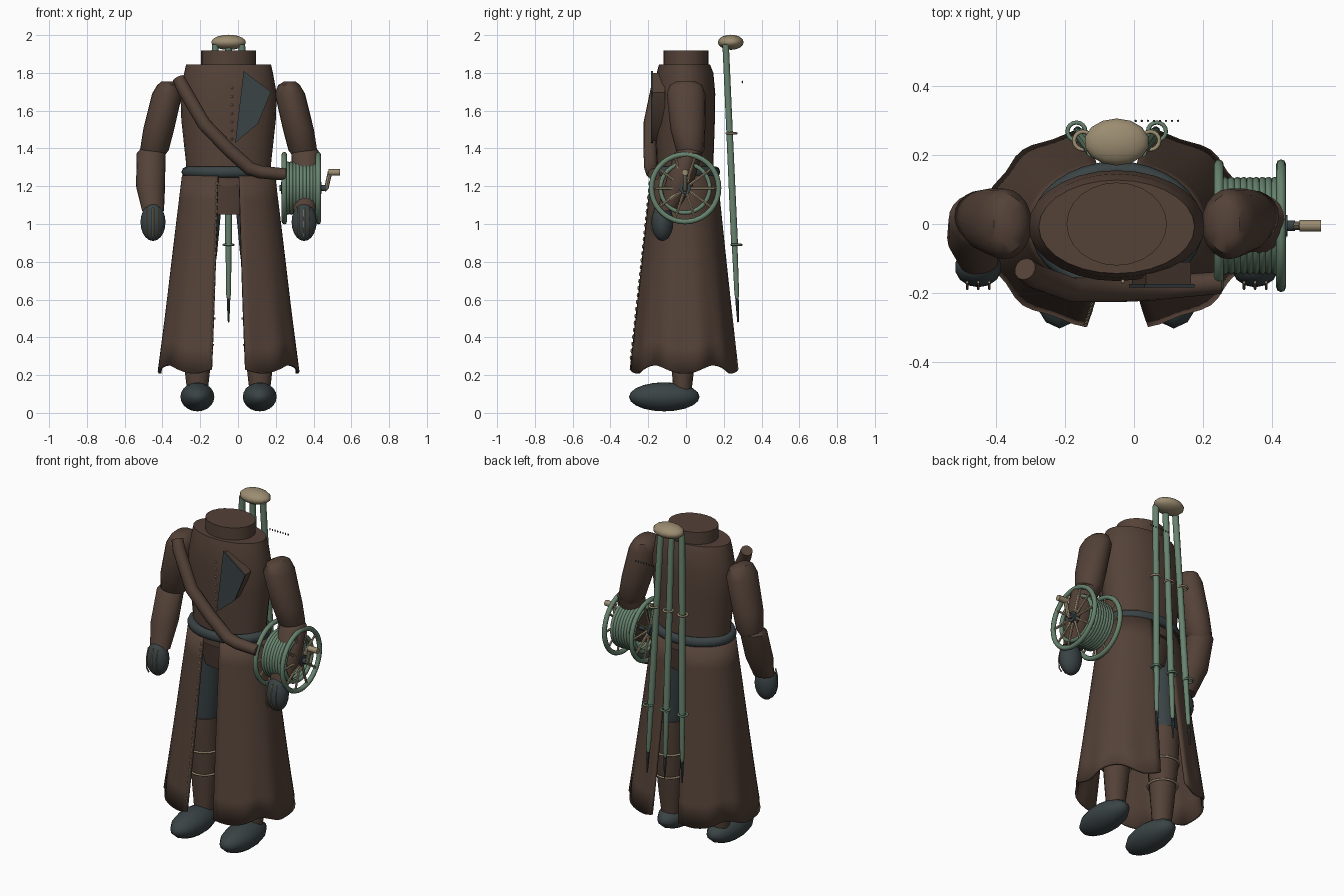
import bpy, bmesh, math
from mathutils import Vector

if "Cube" in bpy.data.objects:
    bpy.data.objects.remove(bpy.data.objects["Cube"])

CX = -0.05  # body centre line


def material(name, rgb):
    m = bpy.data.materials.new(name)
    m.diffuse_color = (*rgb, 1)
    m.use_nodes = True
    m.node_tree.nodes["Principled BSDF"].inputs["Base Color"].default_value = m.diffuse_color
    return m


BROWN = material("brown cloth", (0.088, 0.054, 0.039))
SLATE = material("dark slate", (0.042, 0.056, 0.060))
GREEN = material("green metal", (0.135, 0.225, 0.155))
TAN = material("tan brass", (0.33, 0.265, 0.165))


def finish(o, name, mat, angle=40):
    o.name = name
    o.data.materials.clear()
    o.data.materials.append(mat)
    bpy.ops.object.select_all(action='DESELECT')
    o.select_set(True)
    bpy.context.view_layer.objects.active = o
    bpy.ops.object.shade_smooth_by_angle(angle=math.radians(angle))
    return o


def from_bmesh(bm, name, mat, angle=40):
    bmesh.ops.recalc_face_normals(bm, faces=bm.faces)
    me = bpy.data.meshes.new(name)
    bm.to_mesh(me)
    bm.free()
    o = bpy.data.objects.new(name, me)
    bpy.context.collection.objects.link(o)
    return finish(o, name, mat, angle)


def skin(name, rings, mat, angle=40):
    """Bridge rings of points and cap both ends."""
    bm = bmesh.new()
    rows = [[bm.verts.new(p) for p in r] for r in rings]
    n = len(rows[0])
    for a, b in zip(rows, rows[1:]):
        for i in range(n):
            j = (i + 1) % n
            bm.faces.new((a[i], a[j], b[j], b[i]))
    bm.faces.new(rows[0][::-1])
    bm.faces.new(rows[-1])
    return from_bmesh(bm, name, mat, angle)


def loft(name, sections, mat, n=20):
    """Stack of horizontal ellipses given as (x, y, z, rx, ry)."""
    return skin(name, [[(x + rx * math.cos(t), y + ry * math.sin(t), z)
                        for t in (2 * math.pi * i / n for i in range(n))]
                       for x, y, z, rx, ry in sections], mat)


def tube(name, pts, radii, mat, n=10):
    pts = [Vector(p) for p in pts]
    rings = []
    for i, p in enumerate(pts):
        d = (pts[min(i + 1, len(pts) - 1)] - pts[max(i - 1, 0)]).normalized()
        u = d.cross(Vector((0, 1, 0)) if abs(d.y) < 0.9 else Vector((1, 0, 0))).normalized()
        v = d.cross(u)
        rings.append([p + radii[i] * (u * math.cos(t) + v * math.sin(t))
                      for t in (2 * math.pi * k / n for k in range(n))])
    return skin(name, rings, mat)


def ball(name, loc, scale, mat, seg=14, rings=10):
    bpy.ops.mesh.primitive_uv_sphere_add(segments=seg, ring_count=rings, location=loc)
    o = bpy.context.object
    o.scale = scale
    return finish(o, name, mat)


def ring(name, loc, major, minor, mat, axis='z', scale=(1, 1, 1), seg=28):
    rot = (0, math.pi / 2, 0) if axis == 'x' else (0, 0, 0)
    bpy.ops.mesh.primitive_torus_add(location=loc, rotation=rot, major_radius=major,
                                     minor_radius=minor, major_segments=seg, minor_segments=8)
    bpy.context.object.scale = scale
    return finish(bpy.context.object, name, mat, 60)


# Torso, collar, hips and belt
loft("torso", [(CX, -0.005, 1.20, .225, .15), (CX, -0.005, 1.32, .225, .15),
               (CX, -0.005, 1.55, .25, .158), (CX, -0.005, 1.69, .255, .16),
               (CX, -0.005, 1.80, .235, .15), (CX, -0.008, 1.845, .225, .135)], BROWN, 28)
loft("collar", [(CX, 0, 1.82, .145, .12), (CX, 0, 1.918, .145, .12)], BROWN, 24)
loft("hips", [(CX, -0.01, 1.05, .17, .11), (CX, -0.01, 1.26, .21, .15)], BROWN)
ring("belt", (CX, -0.01, 1.275), .215, .03, SLATE, scale=(1.02, .78, 1), seg=32)


# Flared coat skirt, one half per side, open at front and back
def skirt_point(side, u, v):
    z = 1.255 - v * (1.025 + 0.022 * math.sin(u * math.pi * 5))
    rx, ry = .24 + .13 * v, .175 + .105 * v
    gap = .055 + .015 * v
    a0 = math.asin(gap / rx)
    t = -math.pi / 2 + a0 + u * (math.pi - 2 * a0)
    c, s = math.cos(t), math.sin(t)
    k = 1 - 0.13 * v
    fold = 1 + 0.02 * v * v * math.cos(u * math.pi * 10)
    x = max(gap, rx * abs(c) ** k * fold)
    return (CX + side * x, -0.01 + ry * math.copysign(abs(s) ** k, s) * fold, z)


for side, label in ((-1, "right"), (1, "left")):
    bm = bmesh.new()
    U, V = 30, 8
    g = [[bm.verts.new(skirt_point(side, i / U, j / V)) for i in range(U + 1)] for j in range(V + 1)]
    for j in range(V):
        for i in range(U):
            q = (g[j][i], g[j][i + 1], g[j + 1][i + 1], g[j + 1][i])
            bm.faces.new(q if side > 0 else q[::-1])
    o = from_bmesh(bm, label + "_coat_skirt", BROWN, 50)
    m = o.modifiers.new("thickness", 'SOLIDIFY')
    m.thickness, m.offset = 0.014, 0

    # Leg, straps and boot
    def X(d):
        return CX + side * d
    loft(label + "_thigh", [(X(.165), -0.01, .66, .08, .08), (X(.15), -0.01, .85, .09, .09),
                            (X(.13), -0.01, 1.12, .095, .1)], SLATE, 16)
    loft(label + "_shin", [(X(.165), -0.02, .12, .055, .05), (X(.165), -0.015, .25, .07, .06),
                           (X(.165), -0.01, .5, .088, .085), (X(.165), -0.01, .70, .09, .09)], BROWN, 16)
    for z, r in ((.36, .083), (.50, .091)):
        ring(label + "_leg_strap", (X(.165), -0.012, z), r, .006, TAN, seg=20)
    ball(label + "_boot", (X(.165), -0.115, .085), (.092, .187, .077), SLATE)

    # Arm, glove and finger ribs
    loft(label + "_upper_arm", [(X(.325), 0, 1.755, .03, .05), (X(.32), 0, 1.735, .058, .085),
                                (X(.325), 0, 1.69, .08, .102), (X(.37), .01, 1.5, .082, .092),
                                (X(.393), .022, 1.39, .076, .075), (X(.40), .025, 1.34, .045, .045)], BROWN)
    loft(label + "_forearm", [(X(.41), .02, 1.405, .05, .045), (X(.41), .012, 1.375, .076, .075),
                              (X(.413), -.04, 1.2, .077, .075), (X(.40), -.1, 1.07, .058, .055)], BROWN)
    ball(label + "_glove", (X(.40), -0.125, 1.01), (.068, .058, .1), SLATE)
    for k in (-1, 0, 1):
        x = X(.40 + k * .032)
        tube(label + "_finger_rib", [(x, -.168, 1.085), (x, -.187, 1.03), (x, -.183, .965), (x, -.165, .935)],
             [.004] * 4, TAN, 6)

# Shoulder roll, chest patch and buttons
tube("cross_strap", [(-.315, -.13, 1.77), (-.29, -.15, 1.72), (-.18, -.19, 1.53), (-.05, -.19, 1.395),
                     (.06, -.185, 1.295), (.12, -.18, 1.275), (.25, -.17, 1.262)],
     [.033, .036, .036, .036, .036, .034, .032], BROWN, 12)
patch = [(.03, 1.81), (.175, 1.70), (.105, 1.53), (-.015, 1.43)]
skin("chest_patch", [[(x, y, z) for x, z in patch] for y in (-.184, -.174)], SLATE)
skin("patch_backing", [[(x * .9 + .007, y, z * .95 + .08) for x, z in patch] for y in (-.175, -.11)], BROWN)
for i in range(7):
    ball("coat_button", (-.032, -.166, 1.45 + i * .045), (.006, .006, .006), TAN, 8, 6)
for i in range(26):  # stitches down the front edge
    p = skirt_point(-1, 0, .04 + i * .036)
    ball("edge_stitch", (p[0] - .004, p[1] - .008, p[2]), (.007, .006, .012), TAN, 6, 4)

# Cable reel: rims, spokes, winding, axle and crank
RY, RZ = -0.005, 1.19
for x in (.245, .425):
    ring("reel_rim", (x, RY, RZ), .178, .014, GREEN, 'x', seg=36)
    for i in range(10):
        t = 2 * math.pi * i / 10
        c, s = math.cos(t), math.sin(t)
        tube("reel_spoke", [(x, RY + .02 * c, RZ + .02 * s), (x, RY + .175 * c, RZ + .175 * s)],
             [.0085, .0065], TAN, 6)
    tube("reel_hub", [(x - .018, RY, RZ), (x + .018, RY, RZ)], [.032, .032], SLATE, 14)
for i in range(9):
    ring("cable_winding", (.263 + i * .018, RY, RZ), .13, .0115, GREEN, 'x', seg=32)
tube("reel_axle", [(.22, RY, RZ), (.465, RY, RZ)], [.016, .016], SLATE)
tube("crank_arm", [(.455, RY, RZ - .01), (.468, RY, RZ), (.487, RY, RZ + .085)], [.012] * 3, TAN, 8)
tube("crank_grip", [(.478, RY, 1.273), (.54, RY, 1.273)], [.017, .017], TAN, 10)

# Folded tripod on the back
ball("tripod_head", (CX, .237, 1.962), (.094, .068, .04), TAN)
for k in (-1, 0, 1):
    top = Vector((CX + k * .07, .21, 1.95))
    low = Vector((CX + k * .115, .272, .56))
    at = lambda z: top.lerp(low, (1.95 - z) / 1.39)
    tube("tripod_leg", [top, at(1.48), at(.89)], [.018, .018, .019], GREEN)
    tube("tripod_lower_leg", [at(.90), at(.63), at(.60)], [.016, .013, .008], GREEN)
    tube("tripod_spike", [at(.64), at(.56), at(.48)], [.010, .008, .004], SLATE, 8)
    for z in (1.48, .89):
        p = at(z)
        ring("tripod_clamp", (p.x + k * .012, p.y + .01, z), .026, .006, TAN if z > 1 else GREEN, seg=16)

# Small row of beads behind the shoulder
for i in range(8):
    ball("bead", (.005 + i * .0175, .298, 1.752), (.0035, .0035, .008), SLATE, 6, 4)
